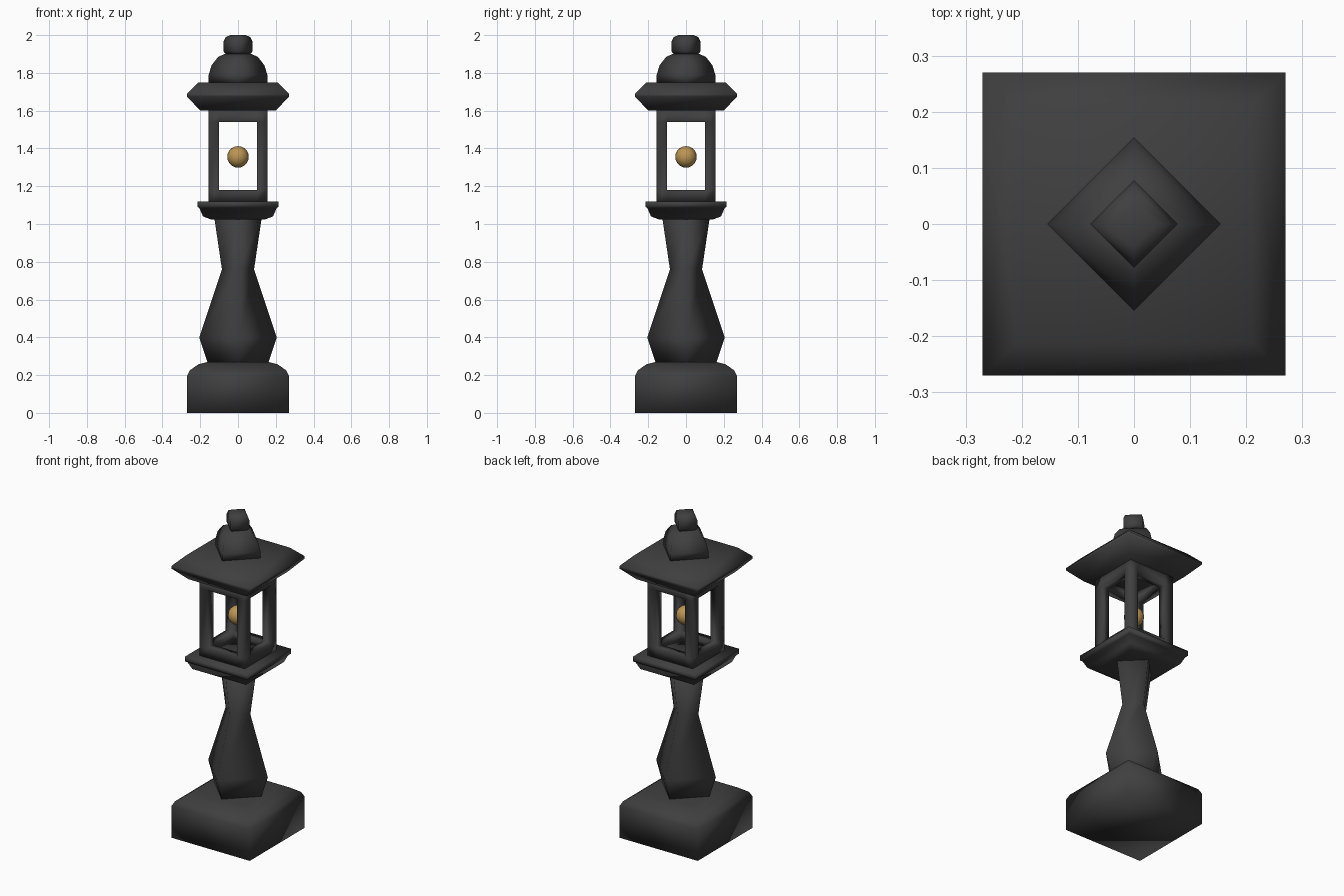
import bpy, bmesh, math

if "Cube" in bpy.data.objects:
    bpy.data.objects.remove(bpy.data.objects["Cube"])


def material(name, rgb):
    m = bpy.data.materials.new(name)
    m.diffuse_color = (*rgb, 1)
    m.use_nodes = True
    m.node_tree.nodes["Principled BSDF"].inputs["Base Color"].default_value = m.diffuse_color
    return m


IRON = material("dark_iron", (0.05, 0.05, 0.05))
GLOW = material("amber", (0.5, 0.3, 0.09))


def finish(name, bm, mat):
    bmesh.ops.recalc_face_normals(bm, faces=bm.faces[:])
    for f in bm.faces:
        f.smooth = True
    me = bpy.data.meshes.new(name)
    bm.to_mesh(me)
    bm.free()
    me.materials.append(mat)
    ob = bpy.data.objects.new(name, me)
    bpy.context.collection.objects.link(ob)
    return ob


def four_sided(name, profile, diamond=False):
    """Stack square rings from (half width, z) pairs; diamond puts corners on the axes."""
    bm = bmesh.new()
    turn = 0 if diamond else math.pi / 4
    rings = []
    for r, z in profile:
        r = r if diamond else r * math.sqrt(2)
        rings.append([bm.verts.new((r * math.cos(turn + i * math.pi / 2),
                                    r * math.sin(turn + i * math.pi / 2), z))
                      for i in range(4)])
    for a, b in zip(rings, rings[1:]):
        for i in range(4):
            j = (i + 1) % 4
            bm.faces.new((a[i], a[j], b[j], b[i]))
    bm.faces.new(rings[0])
    bm.faces.new(rings[-1])
    return finish(name, bm, IRON)


def open_frame(name, xs, zs):
    """Box of edge beams: a 3x3x3 cell grid keeping only the edge and corner cells."""
    bm = bmesh.new()
    grid = (xs, xs, zs)
    verts = {}

    def vert(k):
        if k not in verts:
            verts[k] = bm.verts.new([grid[a][k[a]] for a in range(3)])
        return verts[k]

    def solid(c):
        return all(0 <= v <= 2 for v in c) and sum(v == 1 for v in c) <= 1

    cells = [(i, j, k) for i in range(3) for j in range(3) for k in range(3)]
    for c in filter(solid, cells):
        for axis in range(3):
            u, v = (axis + 1) % 3, (axis + 2) % 3
            for side in (0, 1):
                n = list(c)
                n[axis] += 2 * side - 1
                if solid(n):
                    continue
                corners = []
                for du, dv in ((0, 0), (1, 0), (1, 1), (0, 1)):
                    k = list(c)
                    k[axis] += side
                    k[u] += du
                    k[v] += dv
                    corners.append(vert(tuple(k)))
                bm.faces.new(corners)
    return finish(name, bm, IRON)


# Foot block with rounded shoulders
four_sided("base", [(0.27, 0), (0.27, 0.195), (0.255, 0.225), (0.21, 0.257), (0.16, 0.27)])

# Baluster column, turned 45 degrees
four_sided("column", [(0.16, 0.265), (0.205, 0.40), (0.085, 0.76), (0.125, 1.03)], True)

# Tray below the lantern
four_sided("tray", [(0.145, 1.025), (0.185, 1.04), (0.205, 1.085), (0.215, 1.09), (0.215, 1.12)])

# Lantern cage
open_frame("lantern_frame", (-0.155, -0.10, 0.10, 0.155), (1.12, 1.18, 1.54, 1.60))

# Light
bm = bmesh.new()
bmesh.ops.create_uvsphere(bm, u_segments=16, v_segments=10, radius=0.057)
bmesh.ops.translate(bm, verts=bm.verts[:], vec=(0, 0, 1.355))
finish("light_ball", bm, GLOW)

# Roof
four_sided("roof", [(0.20, 1.60), (0.27, 1.675), (0.27, 1.69), (0.21, 1.75)])

# Dome and knob, turned 45 degrees
four_sided("dome", [(0.155, 1.75), (0.155, 1.79), (0.14, 1.84), (0.105, 1.885), (0.07, 1.90)], True)
four_sided("knob", [(0.065, 1.90), (0.078, 1.915), (0.078, 1.965), (0.065, 1.99), (0.04, 2.0)], True)
